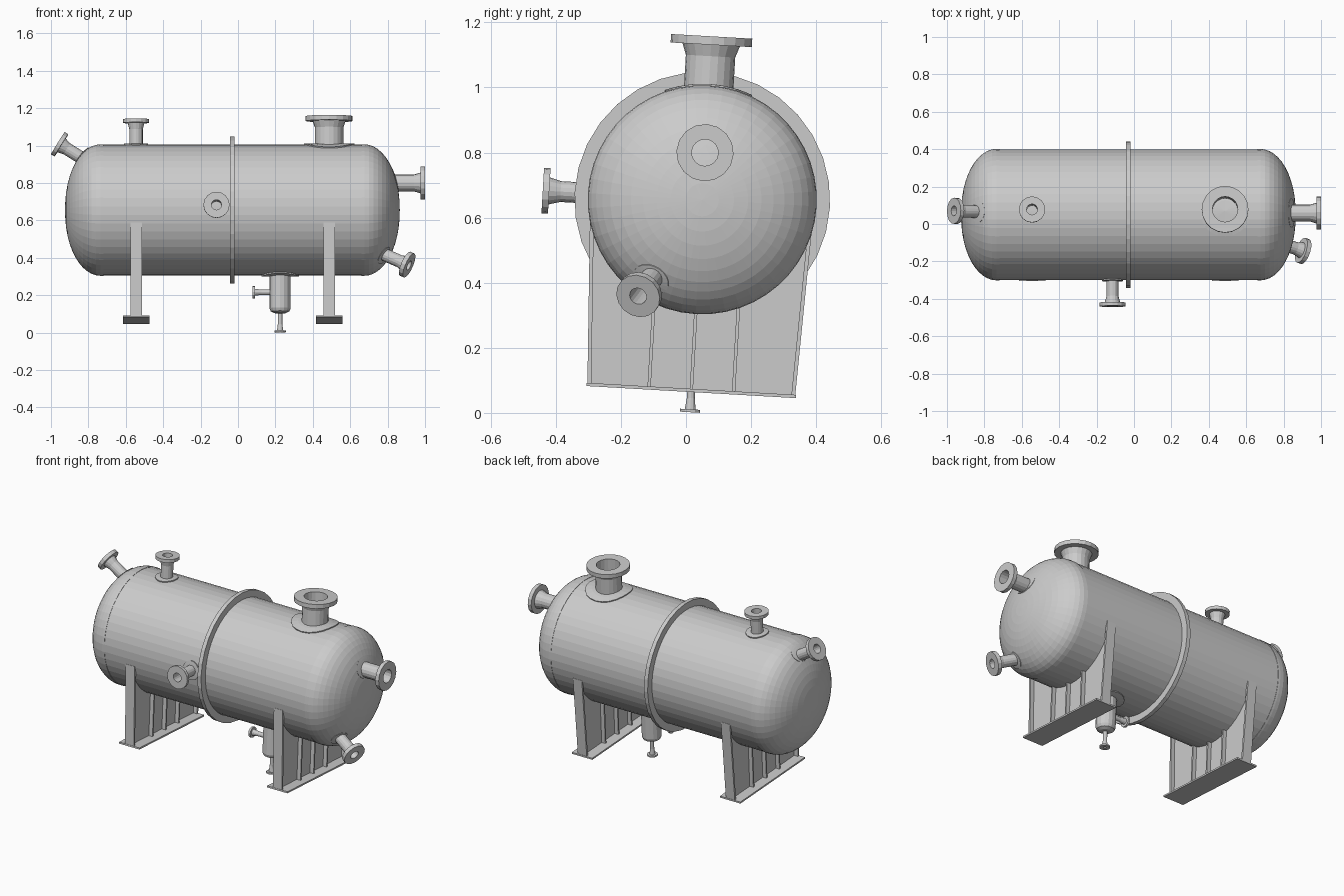
import bpy, bmesh
from math import sin, cos, pi, radians, sqrt, asin
from mathutils import Vector, Matrix

if "Cube" in bpy.data.objects:
    bpy.data.objects.remove(bpy.data.objects["Cube"])

# Everything is modelled around the vessel axis, then rolled and lifted into place
PLACE = Matrix.Translation((0, 0.05, 0.655)) @ Matrix.Rotation(radians(-3.3), 4, 'X')
R = 0.35                      # shell radius
XL, XR = -0.735, 0.675        # where the domed heads start
DEPTH = 0.19                  # head depth


def finish(name, bm):
    bmesh.ops.remove_doubles(bm, verts=bm.verts, dist=1e-5)
    bmesh.ops.recalc_face_normals(bm, faces=bm.faces)
    bm.transform(PLACE)
    mesh = bpy.data.meshes.new(name)
    bm.to_mesh(mesh)
    bm.free()
    ob = bpy.data.objects.new(name, mesh)
    bpy.context.collection.objects.link(ob)
    return ob


def lathe(name, profile, origin, direction, n, closed=False):
    """Spin (distance, radius) pairs round an axis."""
    bm = bmesh.new()
    rot = Vector(direction).to_track_quat('Z', 'Y').to_matrix().to_4x4()
    m = Matrix.Translation(origin) @ rot
    rings = [[bm.verts.new(m @ Vector((r * cos(2 * pi * i / n), r * sin(2 * pi * i / n), t)))
              for i in range(n)] for t, r in profile]
    pairs = list(zip(rings, rings[1:]))
    if closed:
        pairs.append((rings[-1], rings[0]))
    for a, b in pairs:
        for i in range(n):
            j = (i + 1) % n
            bm.faces.new((a[i], a[j], b[j], b[i]))
    return finish(name, bm)


def prism(name, yz, x0, x1):
    """Extrude a y-z outline along x."""
    bm = bmesh.new()
    a = [bm.verts.new((x0, y, z)) for y, z in yz]
    b = [bm.verts.new((x1, y, z)) for y, z in yz]
    bm.faces.new(a)
    bm.faces.new(b[::-1])
    for i in range(len(a)):
        j = (i + 1) % len(a)
        bm.faces.new((a[i], b[i], b[j], a[j]))
    return finish(name, bm)


def snap(p, k):
    """Project a point onto the vessel surface scaled by k."""
    x0 = min(max(p.x, XL), XR)
    q = Vector(((p.x - x0) / DEPTH, p.y / R, p.z / R))
    q *= k / q.length
    return Vector((x0 + q.x * DEPTH, q.y * R, q.z * R))


def pad(name, centre, direction, radius, n=20):
    """Reinforcing pad that follows the shell."""
    bm = bmesh.new()
    m = Matrix.Translation(centre) @ Vector(direction).to_track_quat('Z', 'Y').to_matrix().to_4x4()
    rings = []
    for f, k in ((0.02, 1.018), (0.4, 1.018), (0.7, 1.018), (1, 1.018), (1, 0.99)):
        rings.append([bm.verts.new(snap(m @ Vector((f * radius * cos(2 * pi * i / n),
                      f * radius * sin(2 * pi * i / n), 0)), k)) for i in range(n)])
    bm.faces.new(rings[0])
    for a, b in zip(rings, rings[1:]):
        for i in range(n):
            j = (i + 1) % n
            bm.faces.new((a[i], a[j], b[j], b[i]))
    return finish(name, bm)


def nozzle(name, base, face, neck, flange, bore, thick=0.022, pad_r=0, n=16):
    """Weld-neck pipe stub running from base to flange face."""
    base, face = Vector(base), Vector(face)
    d = face - base
    L = d.length
    hub = neck + 0.25 * (flange - neck)
    lathe(name, [(0, neck), (L - thick - 0.035, neck), (L - thick, hub), (L - thick, flange),
                 (L, flange), (L, bore), (0, bore)], base, d, n, closed=True)
    if pad_r:
        pad(name + "_pad", base, d, pad_r)


# Shell
lathe("vessel_shell", [(-0.72, R), (0.66, R)], (0, 0, 0), (1, 0, 0), 48)

# Domed heads, a touch proud of the shell
for side, x_seam, x_dome in ((-1, -0.72, XL), (1, 0.66, XR)):
    prof = [(0, R - 0.004), (0, R + 0.002)]
    skirt = abs(x_dome - x_seam)
    for i in range(13):
        a = pi / 2 * i / 12
        prof.append((skirt + DEPTH * sin(a), (R + 0.002) * max(cos(a), 0) ** 0.95))
    lathe("left_head" if side < 0 else "right_head", prof, (x_seam, 0, 0), (side, 0, 0), 48)

# Stiffening ring
lathe("stiffening_ring", [(-0.0125, 0.34), (-0.0125, 0.393), (0.0125, 0.393), (0.0125, 0.34)],
      (-0.03, 0, 0), (1, 0, 0), 32, closed=True)

# Top nozzles
nozzle("manway_nozzle", (0.487, 0, 0.33), (0.487, 0, 0.503), 0.076, 0.125, 0.068, 0.026, 0.135, 20)
nozzle("top_vent_nozzle", (-0.545, 0, 0.33), (-0.545, 0, 0.487), 0.036, 0.07, 0.029, 0.02, 0.065)
# Front nozzle
nozzle("front_nozzle", (-0.115, -0.33, 0), (-0.115, -0.491, 0), 0.032, 0.07, 0.027, 0.02, 0.055)
# Head nozzles
nozzle("right_end_nozzle", (0.82, 0, 0.145), (1.0, 0, 0.145), 0.045, 0.088, 0.041, 0.024, 0.068)
nozzle("right_lower_nozzle", (0.775, -0.137, -0.243), (0.915, -0.18, -0.307),
       0.034, 0.07, 0.027, 0.024, 0.055)
nozzle("left_upper_nozzle", (-0.825, 0, 0.272), (-0.963, 0, 0.358), 0.034, 0.07, 0.027, 0.022, 0.055)

# Drain sump with its side and bottom stubs
lathe("drain_sump", [(0.33, 0.057), (0.525, 0.057), (0.542, 0.05), (0.552, 0.03), (0.555, 0.001)],
      (0.225, 0, 0), (0, 0, -1), 16)
pad("drain_sump_pad", (0.225, 0, -R), (0, 0, -1), 0.1)
nozzle("sump_side_stub", (0.18, 0, -0.44), (0.077, 0, -0.44), 0.014, 0.033, 0.01, 0.013, n=12)
nozzle("sump_drain_stub", (0.225, 0, -0.54), (0.225, 0, -0.654), 0.012, 0.031, 0.008, 0.009, n=12)

# Saddles: base plate, web, end plates and ribs
BOT, TOP, FLOOR = 0.32, 0.337, -0.582
for side, xc in (("left", -0.544), ("right", 0.487)):
    prism(side + "_saddle_base", [(-0.322, -0.592), (0.322, -0.592), (0.322, FLOOR), (-0.322, FLOOR)],
          xc - 0.071, xc + 0.071)
    a0 = asin(0.095 / R)
    arc = [(0.348 * cos(-a0 - (pi - 2 * a0) * i / 20), 0.348 * sin(-a0 - (pi - 2 * a0) * i / 20))
           for i in range(21)]
    prism(side + "_saddle_web", [(-BOT, FLOOR), (BOT, FLOOR)] + arc, xc - 0.006, xc + 0.006)
    for s, label in ((-1, "front"), (1, "back")):
        prism(f"{side}_saddle_{label}_plate",
              [(s * BOT, FLOOR), (s * (TOP + 0.004), -0.085), (s * (TOP - 0.008), -0.085),
               (s * (BOT - 0.012), FLOOR)], xc - 0.031, xc + 0.031)
    for i, y in enumerate((-0.13, 0, 0.13)):
        top = -sqrt(R * R - y * y) + 0.006
        prism(f"{side}_saddle_rib_{i + 1}",
              [(y - 0.005, FLOOR), (y + 0.005, FLOOR), (y + 0.005, top), (y - 0.005, top)],
              xc - 0.031, xc + 0.031)
